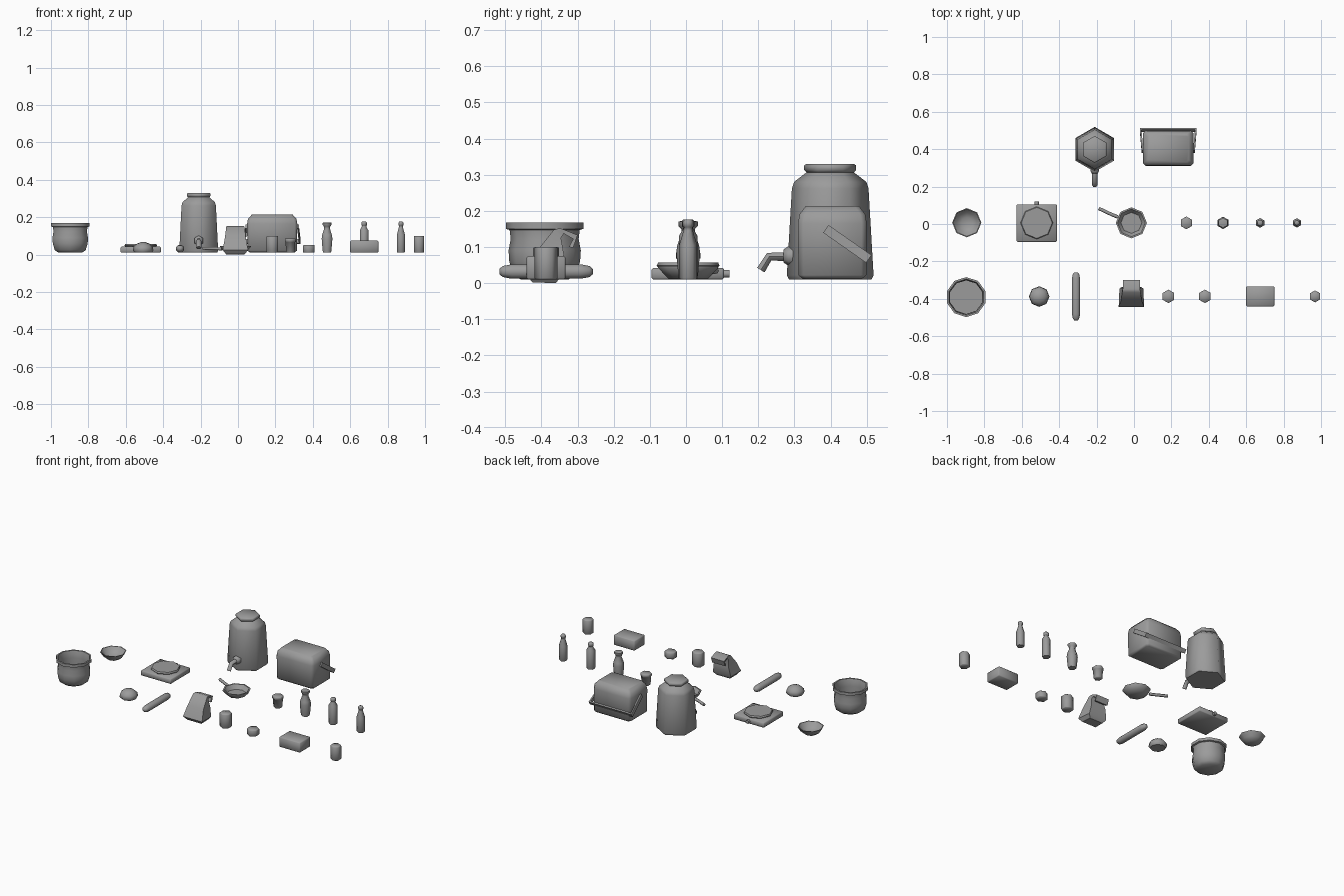
import bpy, bmesh, math
from mathutils import Vector

if "Cube" in bpy.data.objects:
    bpy.data.objects.remove(bpy.data.objects["Cube"])


def finish(name, bm, smooth=None):
    bmesh.ops.recalc_face_normals(bm, faces=bm.faces[:])
    me = bpy.data.meshes.new(name)
    bm.to_mesh(me)
    bm.free()
    ob = bpy.data.objects.new(name, me)
    bpy.context.collection.objects.link(ob)
    bpy.ops.object.select_all(action='DESELECT')
    ob.select_set(True)
    bpy.context.view_layer.objects.active = ob
    if smooth:
        bpy.ops.object.shade_smooth_by_angle(angle=math.radians(smooth))
    return ob


def loft(name, rings, smooth=None):
    """Skin a list of equal-length point rings and cap both ends."""
    bm = bmesh.new()
    vs = [[bm.verts.new(p) for p in r] for r in rings]
    n = len(rings[0])
    for a, b in zip(vs, vs[1:]):
        for i in range(n):
            j = (i + 1) % n
            bm.faces.new((a[i], a[j], b[j], b[i]))
    bm.faces.new(vs[0])
    bm.faces.new(vs[-1])
    return finish(name, bm, smooth)


def lathe(name, x, y, profile, sides=6, smooth=62):
    """Turned shape: profile is (radius, z), first corner points to +y."""
    rings = []
    for r, z in profile:
        rings.append([(x + r * math.cos(a), y + r * math.sin(a), z)
                      for a in (math.pi / 2 + 2 * math.pi * i / sides for i in range(sides))])
    return loft(name, rings, smooth)


def box(name, x, y, z0, z1, w, d, bevel):
    bm = bmesh.new()
    bmesh.ops.create_cube(bm, size=1)
    for v in bm.verts:
        v.co = Vector((x + v.co.x * w, y + v.co.y * d, (z0 + z1) / 2 + v.co.z * (z1 - z0)))
    bmesh.ops.bevel(bm, geom=bm.edges[:], offset=bevel, segments=1, affect='EDGES')
    return finish(name, bm, 50)


def tube(name, points, radius):
    cu = bpy.data.curves.new(name, 'CURVE')
    cu.dimensions = '3D'
    sp = cu.splines.new('POLY')
    sp.points.add(len(points) - 1)
    for p, co in zip(sp.points, points):
        p.co = (*co, 1)
    cu.bevel_depth, cu.bevel_resolution, cu.use_fill_caps = radius, 1, True
    ob = bpy.data.objects.new(name, cu)
    bpy.context.collection.objects.link(ob)
    bpy.ops.object.select_all(action='DESELECT')
    ob.select_set(True)
    bpy.context.view_layer.objects.active = ob
    bpy.ops.object.convert(target='MESH')
    bpy.ops.object.shade_smooth_by_angle(angle=math.radians(62))
    return bpy.context.view_layer.objects.active


# Open vessels
lathe("cooking_pot", -.897, -.391,
      [(.066, .01), (.087, .024), (.098, .06), (.1, .09), (.094, .122), (.097, .147), (.107, .15),
       (.107, .168), (.097, .168), (.091, .145), (.09, .122), (.09, .06)], 10, 50)
lathe("bowl", -.894, .007,
      [(.036, .01), (.06, .028), (.078, .056), (.073, .056), (.055, .032), (.03, .018)], 8, 50)
lathe("frying_pan", -.014, .006,
      [(.055, .012), (.083, .042), (.083, .047), (.074, .047), (.056, .02)], 8, 50)
tube("pan_handle", [(-.085, .037, .03), (-.12, .051, .032), (-.188, .083, .034)], .009)
lathe("cup", .28, .006, [(.023, .01), (.026, .014), (.03, .066), (.034, .069), (.034, .083), (.031, .086)])

# Hot plate
box("hot_plate_base", -.52, .005, .01, .042, .215, .2, .004)
lathe("hot_plate_disc", -.52, .006, [(.08, .04), (.087, .048), (.083, .057)], 8, 50)
tube("hot_plate_knob", [(-.52, .1, .026), (-.52, .12, .026)], .012)

# Bread
lathe("bread_bun", -.507, -.388, [(.045, .01), (.055, .022), (.051, .042), (.034, .058), (.014, .066)], 8, 50)
rings = []
for t, r in [(-.129, .009), (-.12, .018), (-.095, .0235), (.095, .0235), (.12, .018), (.129, .009)]:
    rings.append([(-.31 + r * math.cos(a), -.387 + t, .032 + r * .92 * math.sin(a))
                  for a in (math.pi * (i + .5) / 4 for i in range(8))])
loft("long_loaf", rings, 50)

# Paper bag with its top folded over: front point, back point, half width
rings = []
for (fy, fz), (by, bz), w in [((-.425, .002), (-.36, 0), .05), ((-.443, .025), (-.345, .02), .068),
                              ((-.412, .09), (-.338, .08), .056), ((-.365, .148), (-.346, .125), .049),
                              ((-.348, .152), (-.338, .137), .046), ((-.3, .133), (-.312, .122), .046),
                              ((-.312, .098), (-.324, .1), .046)]:
    c = -.014
    rings.append([(c - w, fy, fz), (c + w, fy, fz), (c + w * .94, by, bz), (c - w * .94, by, bz)])
loft("paper_bag", rings, 45)

# Jars, tins and packet
for name, x, r, top in [("tall_tin", .184, .036, .1), ("short_tin", .379, .036, .051), ("small_jar", .968, .032, .1)]:
    lathe(name, x, -.387, [(r - .003, .01), (r, .014), (r, top - .004), (r - .003, top)])
box("packet", .675, -.387, .01, .075, .15, .108, .005)

# Bottles
lathe("carafe", .476, .006, [(.025, .01), (.028, .03), (.033, .085), (.03, .105), (.018, .138),
                             (.019, .15), (.027, .158), (.027, .17), (.02, .172)])
lathe("squat_bottle", .674, .006, [(.024, .01), (.026, .015), (.026, .13), (.014, .15),
                                   (.014, .155), (.017, .157), (.017, .172), (.013, .176)])
lathe("slim_bottle", .871, .006, [(.022, .01), (.025, .015), (.025, .105), (.013, .145),
                                  (.012, .155), (.015, .157), (.015, .17), (.01, .176)])

# Drinks urn with tap
ux, uy = -.21, .399
lathe("urn_body", ux, uy, [(.114, .01), (.12, .022), (.106, .262), (.1, .28), (.07, .303), (.064, .308)])
lathe("urn_lid", ux, uy, [(.064, .305), (.072, .313), (.072, .325), (.066, .33)])
rings = []
for y, r in [(.31, .027), (.283, .027), (.27, .018)]:
    rings.append([(ux + r * math.cos(a), y, .075 + r * math.sin(a))
                  for a in (math.pi / 2 + math.pi * i / 3 for i in range(6))])
loft("tap_collar", rings, 62)
tube("tap_spout", [(ux, .28, .073), (ux, .23, .073), (ux, .207, .036)], .014)

# Cool box: stacked rounded sections (half width, half depth, corner cut, z)
cx, cy = .183, .405
rings = []
for w, d, k, z in [(.122, .082, .012, .012), (.133, .094, .014, .022), (.134, .095, .014, .165),
                   (.13, .091, .014, .19), (.11, .074, .012, .213)]:
    pts = [(w, -d + k), (w, d - k), (w - k, d), (-w + k, d), (-w, d - k), (-w, -d + k), (-w + k, -d), (w - k, -d)]
    rings.append([(cx + px, cy + py, z) for px, py in pts])
loft("cool_box", rings, 55)

# Cool box handle: flat U strap tilted down behind the box
outer = [(-.142, 0), (-.152, .145), (.152, .145), (.142, 0)]
inner = [(.133, 0), (.143, .136), (-.143, .136), (-.133, 0)]
tilt = math.radians(-35)
rings = []
for s in (-.013, .013):
    rings.append([(cx + px, .387 + t * math.cos(tilt) - s * math.sin(tilt),
                   .15 + t * math.sin(tilt) + s * math.cos(tilt)) for px, t in outer + inner])
loft("cool_box_handle", rings)

# Dark grey finish on every part
grey = bpy.data.materials.new("dark_grey")
grey.diffuse_color = (.33, .33, .33, 1)
grey.use_nodes = True
grey.node_tree.nodes["Principled BSDF"].inputs["Base Color"].default_value = grey.diffuse_color
for ob in bpy.context.collection.objects:
    ob.data.materials.clear()
    ob.data.materials.append(grey)
